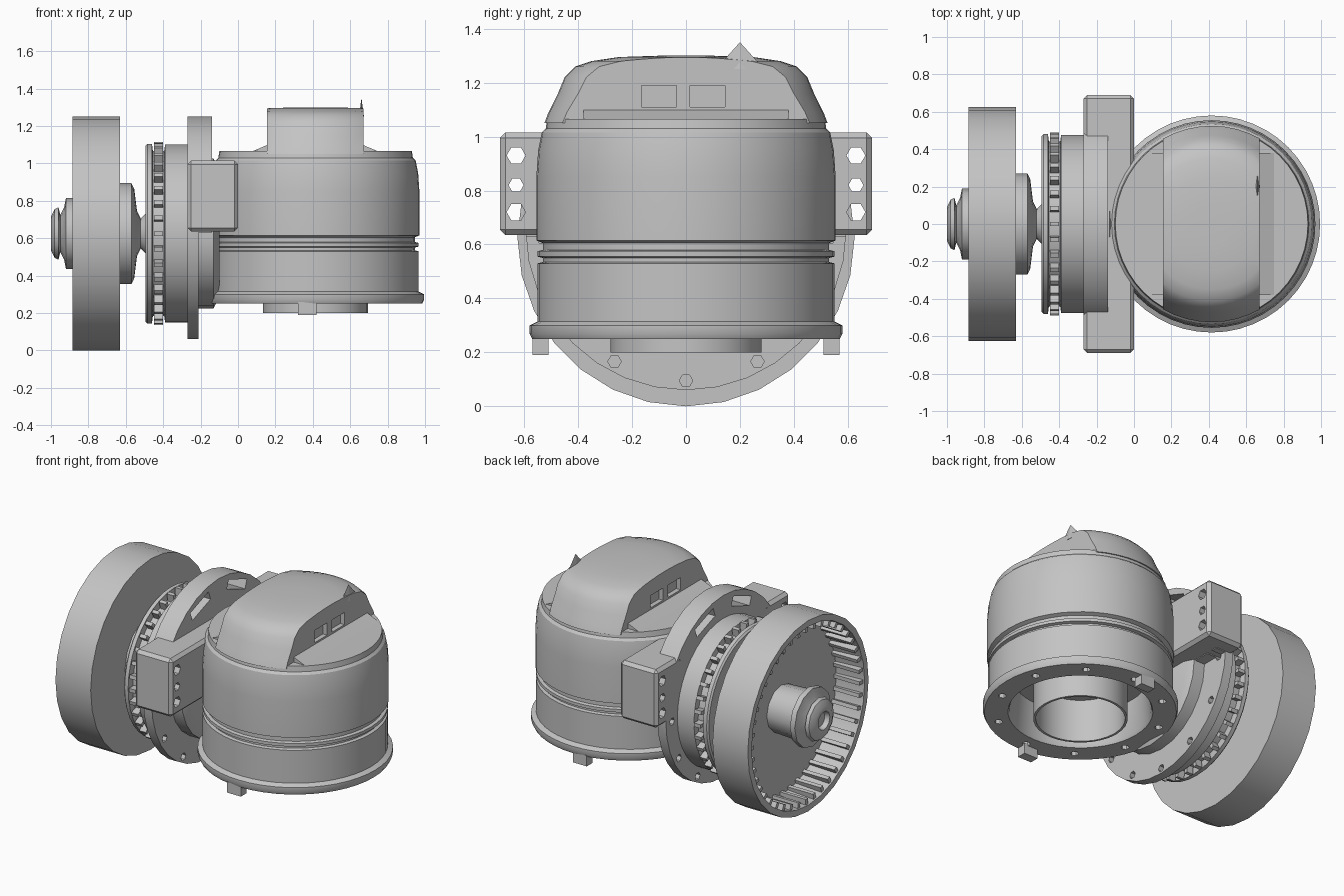
import bpy, bmesh, math
from mathutils import Matrix, Vector

old = bpy.data.objects.get("Cube")
if old:
    bpy.data.objects.remove(old, do_unlink=True)

# Single plain grey material
grey = bpy.data.materials.new("light_grey")
grey.use_nodes = True
tint = (0.55, 0.55, 0.55, 1)
grey.diffuse_color = tint
grey.node_tree.nodes["Principled BSDF"].inputs["Base Color"].default_value = tint

HEAD_X = 0.415      # vertical motor axis
AXLE_Z = 0.625      # horizontal wheel axis


def finish(name, bm, smooth=True, helper=False):
    bmesh.ops.remove_doubles(bm, verts=bm.verts, dist=1e-5)
    bmesh.ops.recalc_face_normals(bm, faces=bm.faces)
    mesh = bpy.data.meshes.new(name)
    bm.to_mesh(mesh)
    bm.free()
    mesh.materials.append(grey)
    obj = bpy.data.objects.new(name, mesh)
    bpy.context.collection.objects.link(obj)
    obj.hide_render = helper
    if smooth:
        shade(obj)
    return obj


def shade(obj):
    bpy.ops.object.select_all(action="DESELECT")
    obj.select_set(True)
    bpy.context.view_layer.objects.active = obj
    bpy.ops.object.shade_smooth_by_angle(angle=math.radians(32))


def lathe(name, profile, axis, sides=40, closed=False, smooth=True):
    """Revolve (position along axis, radius) points about the wheel axle or motor axis."""
    bm = bmesh.new()
    rings = []
    for along, r in profile:
        ring = []
        for i in range(sides):
            a = math.tau * i / sides
            c, s = r * math.cos(a), r * math.sin(a)
            ring.append(bm.verts.new((along, c, AXLE_Z + s) if axis == "X" else (HEAD_X + c, s, along)))
        rings.append(ring)
    pairs = list(zip(rings, rings[1:]))
    if closed:
        pairs.append((rings[-1], rings[0]))
    for a, b in pairs:
        for i in range(sides):
            j = (i + 1) % sides
            bm.faces.new((a[i], a[j], b[j], b[i]))
    if not closed:
        for ring in (rings[0], rings[-1]):
            bm.faces.new(ring)
    return finish(name, bm, smooth)


def add_box(bm, low, high, spin=None):
    low, high = Vector(low), Vector(high)
    m = Matrix.Translation((low + high) / 2) @ Matrix.Diagonal((*(high - low), 1))
    bmesh.ops.create_cube(bm, size=1, matrix=spin @ m if spin else m)


def add_rod(bm, centre, r, depth, axis, sides=6):
    turn = Matrix.Rotation(math.pi / 2, 4, "Y") if axis == "X" else Matrix()
    bmesh.ops.create_cone(bm, cap_ends=True, segments=sides, radius1=r, radius2=r,
                          depth=depth, matrix=Matrix.Translation(centre) @ turn)


def cut(obj, bm, mode="DIFFERENCE"):
    cutter = finish(obj.name + "_cutter", bm, False, True)
    mod = obj.modifiers.new("cut", "BOOLEAN")
    mod.operation, mod.object, mod.solver = mode, cutter, "EXACT"
    bpy.context.view_layer.objects.active = obj
    bpy.ops.object.modifier_apply(modifier=mod.name)
    bpy.data.objects.remove(cutter, do_unlink=True)
    shade(obj)


def about_axle(i, count):
    pivot = Matrix.Translation((0, 0, AXLE_Z))
    return pivot @ Matrix.Rotation(math.tau * i / count, 4, "X")


# Wheel: solid inner face, open outer side
lathe("wheel", [(-0.69, 0), (-0.69, 0.57), (-0.885, 0.585), (-0.885, 0.625),
                (-0.63, 0.625), (-0.63, 0)], "X", 28)

# Ribs round the inside of the wheel rim
bm = bmesh.new()
for i in range(44):
    add_box(bm, (-0.875, -0.012, 0.545), (-0.685, 0.012, 0.6), about_axle(i, 44))
finish("wheel_ribs", bm, False)

# Hub and axle
lathe("hub_nut", [(-0.68, 0), (-0.68, 0.15), (-0.88, 0.16), (-0.885, 0.19), (-0.92, 0.19),
                  (-0.93, 0.14), (-0.95, 0.1), (-0.96, 0.14), (-0.98, 0.13),
                  (-1, 0.09), (-1, 0.06), (-0.97, 0.05), (-0.97, 0)], "X", 12)
lathe("inner_hub", [(-0.64, 0), (-0.64, 0.27), (-0.57, 0.27), (-0.555, 0.24), (-0.54, 0.12),
                    (-0.52, 0.08), (-0.48, 0.12), (-0.48, 0)], "X", 16)

# Drum with a grooved rim and studs
lathe("drum", [(-0.495, 0), (-0.495, 0.47), (-0.485, 0.48), (-0.46, 0.48), (-0.455, 0.44),
               (-0.395, 0.44), (-0.39, 0.475), (-0.26, 0.475), (-0.26, 0)], "X")
bm = bmesh.new()
for i in range(36):
    add_box(bm, (-0.448, -0.012, 0.43), (-0.4, 0.012, 0.49), about_axle(i, 36))
finish("drum_studs", bm, False)

# Mounting plate: full thin disc, thick upper half, slots through it
plate = lathe("mounting_plate", [(-0.27, 0), (-0.27, 0.595), (-0.14, 0.595), (-0.14, 0)], "X", 32)
plate.location.z = 0.03
bpy.context.view_layer.update()
plate.data.transform(plate.matrix_world)
plate.location.z = 0
bm = bmesh.new()
add_box(bm, (-0.21, -1, 0), (0, 1, 0.63))
for i in (-3, -1, 1, 3):
    add_box(bm, (-0.4, -0.1, 0.52), (0, 0.1, 0.58), about_axle(i, 18))
cut(plate, bm)
bm = bmesh.new()
for i in range(7):
    p = about_axle(9 + (i - 3) * 1.5, 18) @ Vector((-0.24, 0, 0.53))
    add_rod(bm, p, 0.025, 0.3, "X")
cut(plate, bm)

# Bracket block joining plate and motor, with bolt holes in its ears
bm = bmesh.new()
add_box(bm, (-0.27, -0.69, 0.635), (0, 0.69, 1.015))
bracket = finish("bracket", bm, False)
bevel = bracket.modifiers.new("bevel", "BEVEL")
bevel.width, bevel.segments = 0.02, 1
bpy.context.view_layer.objects.active = bracket
bpy.ops.object.modifier_apply(modifier="bevel")
bm = bmesh.new()
for side in (-1, 1):
    for z, r in ((0.93, 0.035), (0.82, 0.028), (0.72, 0.035)):
        add_rod(bm, (-0.1, side * 0.63, z), r, 0.5, "X")
cut(bracket, bm)

# Yoke below the bracket
lathe("yoke", [(-0.24, 0), (-0.24, 0.4), (-0.13, 0.4), (-0.1, 0.34), (-0.1, 0)], "X", 24)

# Motor housing: bodies, grooves, base flange and open underside recess
housing = lathe("motor_housing", [
    (0.48, 0), (0.48, 0.4), (0.27, 0.42), (0.25, 0.43), (0.25, 0.57), (0.27, 0.58),
    (0.3, 0.58), (0.315, 0.55), (0.53, 0.55), (0.535, 0.53), (0.55, 0.53), (0.555, 0.55),
    (0.575, 0.55), (0.58, 0.53), (0.605, 0.53), (0.615, 0.555), (0.85, 0.555), (0.95, 0.548),
    (1.015, 0.535), (1.03, 0.52), (1.065, 0.515), (1.065, 0)], "Z", 48)
bm = bmesh.new()
for i in range(10):
    a = math.tau * (i + 0.5) / 10
    add_rod(bm, (HEAD_X + 0.5 * math.cos(a), 0.5 * math.sin(a), 0.25), 0.025, 0.08, "Z")
cut(housing, bm)

# Open tube hanging in the recess
lathe("outlet_tube", [(0.48, 0.28), (0.2, 0.28), (0.2, 0.265), (0.48, 0.265)], "Z", 32, closed=True)

# Small feet under the flange
bm = bmesh.new()
for side in (-1, 1):
    add_box(bm, (0.32, side * 0.54 - 0.03, 0.19), (0.42, side * 0.54 + 0.03, 0.26))
finish("flange_feet", bm, False)

# Cap: dome trimmed flat on both sides, with shallow windows
cap = lathe("cap_dome", [(1.05, 0), (1.05, 0.525), (1.09, 0.51), (1.16, 0.475), (1.22, 0.45),
                         (1.26, 0.41), (1.28, 0.35), (1.295, 0.25), (1.3, 0.1), (1.3, 0)], "Z", 48)
bm = bmesh.new()
add_box(bm, (0.155, -1, 1), (0.67, 1, 2))
cut(cap, bm, "INTERSECT")
bm = bmesh.new()
for x in (0.155, 0.67):
    for y in (-0.1, 0.08):
        add_box(bm, (x - 0.03, y - 0.065, 1.11), (x + 0.03, y + 0.065, 1.19))
cut(cap, bm)

# Sloped skirts where the flat cap sides meet the housing
for name, x, out in (("cap_skirt_right", 0.16, -1), ("cap_skirt_left", 0.665, 1)):
    bm = bmesh.new()
    section = [(x, 1.1), (x + out * 0.09, 1.062), (x, 1.062)]
    face = bm.faces.new([bm.verts.new((px, -0.38, pz)) for px, pz in section])
    end = bmesh.ops.extrude_face_region(bm, geom=[face])
    bmesh.ops.translate(bm, vec=(0, 0.76, 0),
                        verts=[v for v in end["geom"] if isinstance(v, bmesh.types.BMVert)])
    finish(name, bm, False)

# Pointed fin on the cap edge
bm = bmesh.new()
bmesh.ops.create_cone(bm, cap_ends=True, segments=4, radius1=0.09, radius2=0, depth=0.1,
                      matrix=Matrix.Translation((0.66, 0.2, 1.3)) @ Matrix.Diagonal((0.15, 1, 1, 1)))
finish("cap_fin", bm, False)
